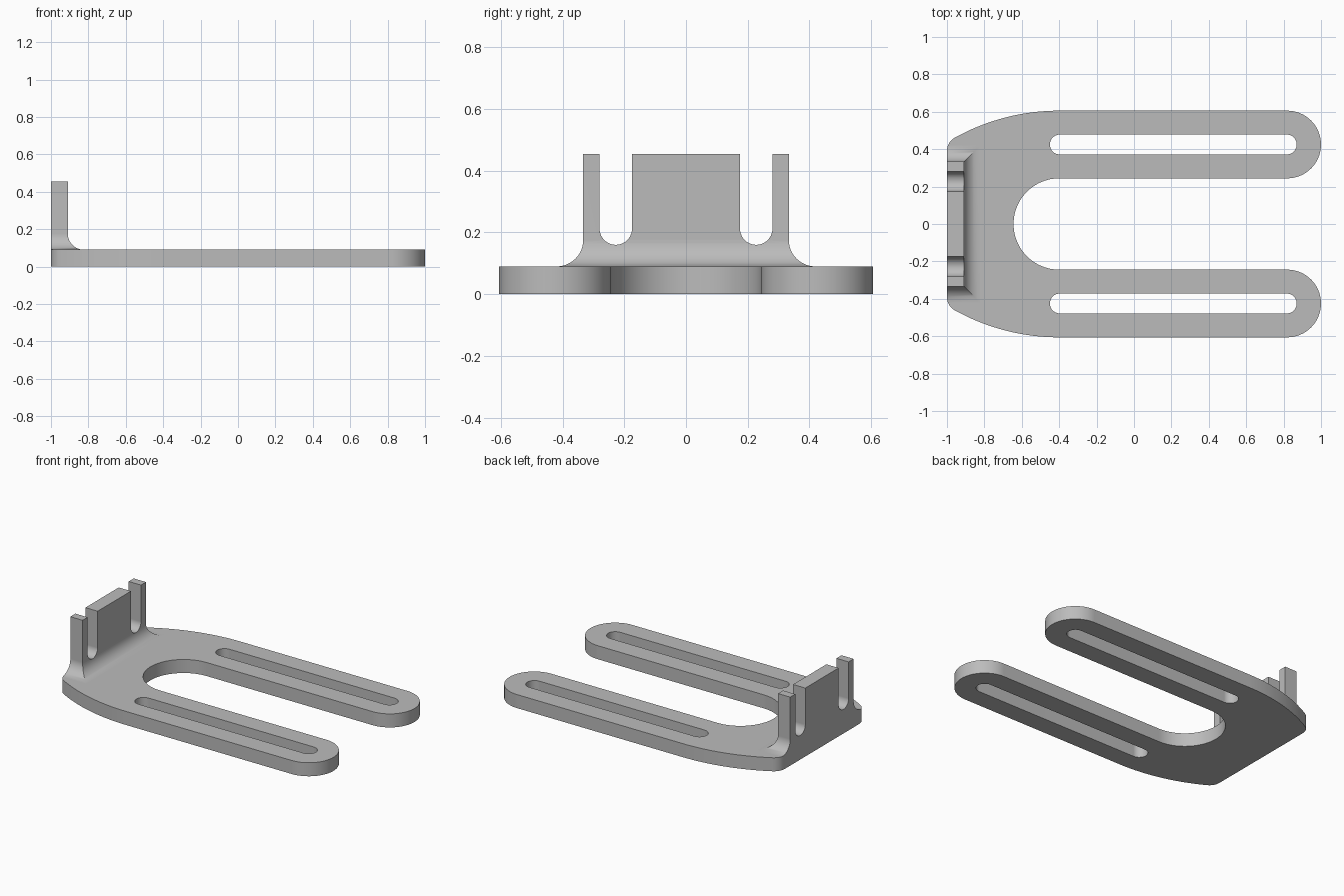
import bpy, bmesh
from math import sin, cos, radians, sqrt, asin, degrees
from mathutils import Vector

if "Cube" in bpy.data.objects:
    bpy.data.objects.remove(bpy.data.objects["Cube"])

THICK, TOP = 0.09, 0.455          # plate thickness, upright height
ARM_Y, ARM_R, ARM_X = 0.425, 0.181, 0.819
WALL_X, WALL_Y, FILLET = -0.91, 0.333, 0.086

grey = bpy.data.materials.new("plain grey")
grey.use_nodes = True
grey.diffuse_color = (0.5, 0.5, 0.5, 1)
grey.node_tree.nodes["Principled BSDF"].inputs["Base Color"].default_value = grey.diffuse_color


def arc(cx, cy, r, a0, a1, n):
    angles = [radians(a0 + (a1 - a0) * i / n) for i in range(n + 1)]
    return [(cx + r * cos(a), cy + r * sin(a)) for a in angles]


def finish(name, bm):
    bmesh.ops.recalc_face_normals(bm, faces=bm.faces)
    mesh = bpy.data.meshes.new(name)
    bm.to_mesh(mesh)
    bm.free()
    mesh.materials.append(grey)
    obj = bpy.data.objects.new(name, mesh)
    bpy.context.collection.objects.link(obj)
    return obj


def prism(name, points, direction):
    """Extrude a closed outline of 3D points along a direction."""
    bm = bmesh.new()
    face = bm.faces.new([bm.verts.new(p) for p in points])
    new = bmesh.ops.extrude_face_region(bm, geom=[face])["geom"]
    bmesh.ops.translate(bm, vec=Vector(direction),
                        verts=[v for v in new if isinstance(v, bmesh.types.BMVert)])
    return finish(name, bm)


def combine(obj, cutter, operation):
    """Apply a boolean and discard the cutter."""
    cutter.hide_render = True
    mod = obj.modifiers.new("cut", "BOOLEAN")
    mod.operation, mod.solver, mod.object = operation, "EXACT", cutter
    bpy.context.view_layer.objects.active = obj
    bpy.ops.object.modifier_apply(modifier=mod.name)
    bpy.data.objects.remove(cutter)


# Fork outline: rounded rear corner, bowed side, round arm tip, round inner bay
big, small = 1.15, 0.08
bow_x = -0.4
bow_y = ARM_Y + ARM_R - big
dx = bow_x - (small - 1)
corner_y = bow_y + sqrt((big - small) ** 2 - dx ** 2)
turn = 90 + degrees(asin(dx / (big - small)))
half = arc(small - 1, corner_y, small, 180, turn, 8)
half += arc(bow_x, bow_y, big, turn, 90, 16)[1:]
half += arc(ARM_X, ARM_Y, ARM_R, 90, -90, 32)
half += arc(bow_x, 0, ARM_Y - ARM_R, 90, 180, 24)
outline = half + [(x, -y) for x, y in reversed(half[:-1])]

plate = prism("fork_plate", [(x, y, 0) for x, y in outline], (0, 0, THICK))

# Long slot through each arm
for side in (1, -1):
    y = side * ARM_Y
    slot = arc(-0.397, y, 0.053, 90, 270, 16) + arc(0.817, y, 0.053, -90, 90, 16)
    combine(plate, prism("arm_slot_cutter", [(x, v, -0.1) for x, v in slot], (0, 0, 0.4)),
            "DIFFERENCE")

# Upright: stacked rectangles that flare into a fillet at the foot
levels = [(FILLET * (1 - cos(a)), THICK + FILLET * (1 - sin(a)))
          for a in [radians(90 - 90 * i / 12) for i in range(13)]]
levels.append((0, TOP))
bm = bmesh.new()
rings = []
for d, z in levels:
    x, y = WALL_X + d, WALL_Y + d
    rings.append([bm.verts.new(p) for p in ((-1, -y, z), (x, -y, z), (x, y, z), (-1, y, z))])
for low, high in zip(rings, rings[1:]):
    for i in range(4):
        j = (i + 1) % 4
        bm.faces.new((low[i], low[j], high[j], high[i]))
bm.faces.new(rings[0])
bm.faces.new(rings[-1])
upright = finish("upright_tabs", bm)

# Keep the flare inside the plate's rounded rear corners
y_top = WALL_Y + FILLET + 0.1
corners = half[:9]
trim = [(x if x > -0.9999 else -1.05, y) for x, y in corners]
trim = [(-1.05, corners[0][1])] + corners[1:] + [(-0.6, y_top + 0.1)]
trim += [(x, -y) for x, y in reversed(trim)]
combine(upright, prism("corner_trim", [(x, y, 0) for x, y in trim], (0, 0, 0.6)), "INTERSECT")

# Round-bottomed gaps that separate the centre tab from the two posts
for side in (1, -1):
    y, r = side * 0.2275, 0.0525
    gap = arc(y, 0.16 + r, r, 180, 360, 20) + [(y + r, 0.6), (y - r, 0.6)]
    combine(upright, prism("gap_cutter", [(-1.1, v, z) for v, z in gap], (0.4, 0, 0)),
            "DIFFERENCE")

# Smooth curved walls, crisp edges
for obj in (plate, upright):
    bpy.ops.object.select_all(action="DESELECT")
    obj.select_set(True)
    bpy.context.view_layer.objects.active = obj
    bpy.ops.object.shade_smooth_by_angle(angle=radians(30))
    weighted = obj.modifiers.new("even_normals", "WEIGHTED_NORMAL")
    weighted.keep_sharp = True
